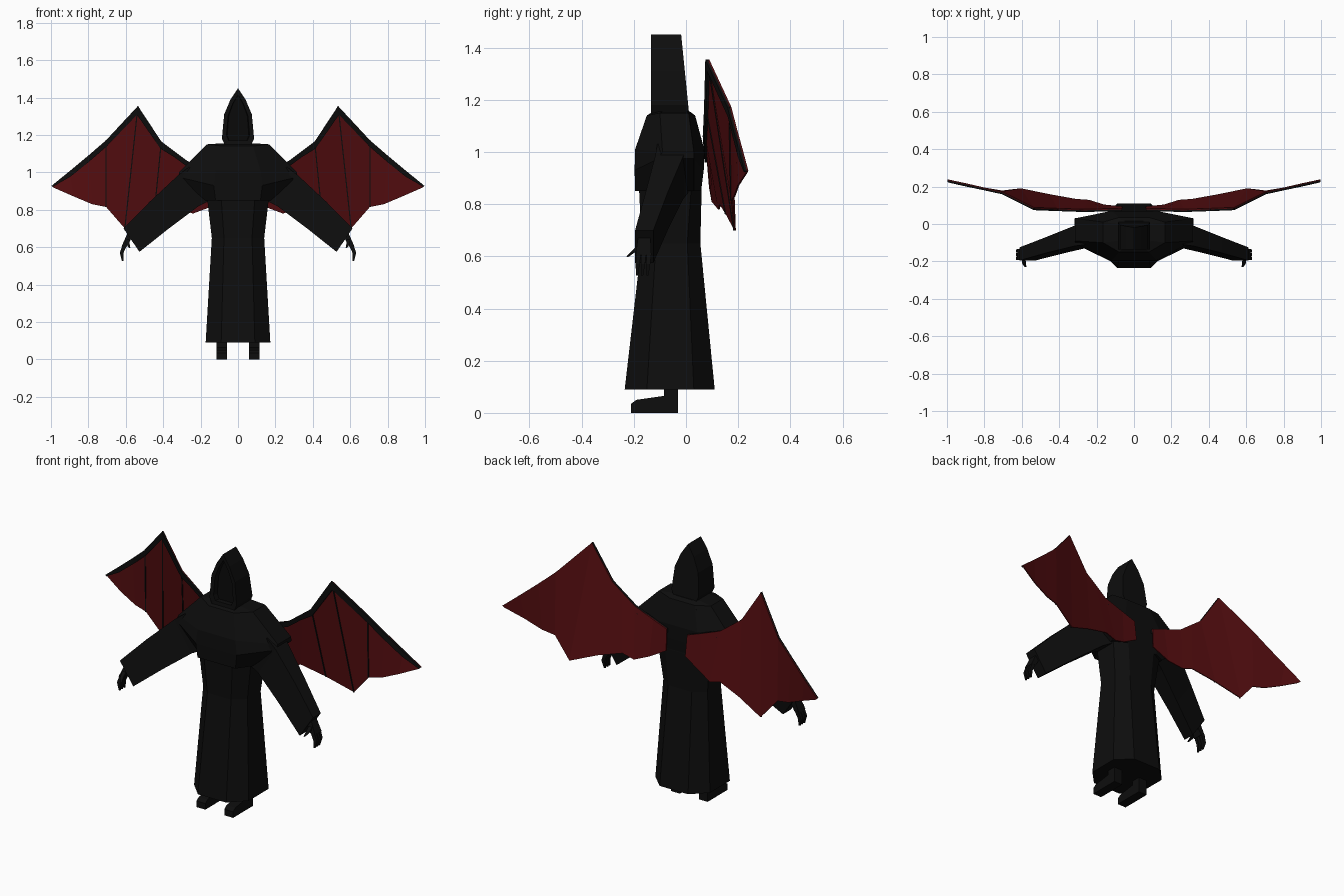
import bpy, bmesh
from mathutils import Vector

if "Cube" in bpy.data.objects:
    bpy.data.objects.remove(bpy.data.objects["Cube"])


def material(name, rgb):
    m = bpy.data.materials.new(name)
    m.diffuse_color = (*rgb, 1)
    m.use_nodes = True
    m.node_tree.nodes["Principled BSDF"].inputs["Base Color"].default_value = m.diffuse_color
    return m


CLOTH = material("black cloth", (0.0042, 0.0042, 0.0042))
DARK = material("hood shadow", (0.003, 0.003, 0.003))
RED = material("dark red membrane", (0.088, 0.004, 0.005))


def make(name, verts, faces, mats=(CLOTH,), side=1):
    """Mesh object; side=-1 mirrors it across x."""
    bm = bmesh.new()
    vs = [bm.verts.new((v[0] * side, v[1], v[2])) for v in verts]
    for f in faces:
        bm.faces.new([vs[i] for i in f])
    bmesh.ops.recalc_face_normals(bm, faces=bm.faces)
    me = bpy.data.meshes.new(name)
    bm.to_mesh(me)
    bm.free()
    for m in mats:
        me.materials.append(m)
    ob = bpy.data.objects.new(name, me)
    bpy.context.collection.objects.link(ob)
    return ob


def loft(name, rings, mats=(CLOTH,), side=1):
    n = len(rings[0])
    verts = [p for r in rings for p in r]
    faces = [(k * n + i, k * n + (i + 1) % n, (k + 1) * n + (i + 1) % n, (k + 1) * n + i)
             for k in range(len(rings) - 1) for i in range(n)]
    faces += [tuple(range(n)), tuple(range(len(verts) - n, len(verts)))]
    return make(name, verts, faces, mats, side)


def octagon(z, fx, yf, sx, y1, y2, bx, yb, zs=None):
    """Front edge, side edges and back edge of a robe section."""
    zs = z if zs is None else zs
    return [(-fx, yf, z), (fx, yf, z), (sx, y1, zs), (sx, y2, zs),
            (bx, yb, z), (-bx, yb, z), (-sx, y2, zs), (-sx, y1, zs)]


def beam(name, path, side=1):
    """Tapered bar: path entries are (x, y, z, half x, half y)."""
    rings = [[(x - a, y - b, z), (x + a, y - b, z), (x + a, y + b, z), (x - a, y + b, z)]
             for x, y, z, a, b in path]
    return loft(name, rings, side=side)


# Robe and shoulder cape
loft("robe", [octagon(0.09, 0.09, -0.235, 0.173, -0.15, 0.03, 0.09, 0.11),
              octagon(0.65, 0.075, -0.17, 0.14, -0.115, 0.005, 0.075, 0.055),
              octagon(0.86, 0.09, -0.18, 0.165, -0.12, 0.02, 0.09, 0.06),
              octagon(1.12, 0.09, -0.14, 0.15, -0.1, 0.02, 0.09, 0.04)])
loft("shoulder_cape", [octagon(0.85, 0.12, -0.195, 0.175, -0.12, 0.03, 0.11, 0.058),
                       octagon(0.93, 0.13, -0.197, 0.318, -0.105, 0.03, 0.12, 0.068, 0.975),
                       octagon(1.01, 0.12, -0.195, 0.315, -0.09, 0.03, 0.12, 0.07, 1.0),
                       octagon(1.14, 0.08, -0.15, 0.165, -0.1, 0.01, 0.08, 0.035, 1.15),
                       octagon(1.155, 0.05, -0.125, 0.09, -0.09, 0, 0.05, 0.015)])

# Pointed hood with a shallow recessed face opening
half = [(0.07, 1.145), (0.086, 1.18), (0.074, 1.31), (0.04, 1.39)]
outline = half + [(0, 1.45)] + [(-x, z) for x, z in reversed(half)]
inner = [(x * 0.72, 1.17 + (z - 1.145) * 0.8) for x, z in outline]
hood = loft("hood", [[(x, 0.012 - 0.03 * (z - 1.145) / 0.3, z) for x, z in outline],
                     [(x, -0.135, z) for x, z in outline],
                     [(x, -0.133, z) for x, z in inner],
                     [(x * 0.93, -0.105, z) for x, z in inner]], (CLOTH, DARK))
hood.data.polygons[-1].material_index = 1

# Wing columns: leading edge points and matching trailing edge points
TOP = [(0.065, 0.08, 0.985), (0.15, 0.078, 1.015), (0.27, 0.075, 1.06), (0.35, 0.078, 1.12),
       (0.41, 0.08, 1.165), (0.535, 0.085, 1.355), (0.705, 0.17, 1.172),
       (0.80, 0.191, 1.09), (0.90, 0.214, 1.007), (0.997, 0.235, 0.928)]
LOW = [(0.06, 0.09, 0.865), (0.16, 0.10, 0.81), (0.24, 0.125, 0.78), (0.31, 0.13, 0.80),
       (0.45, 0.155, 0.76), (0.605, 0.187, 0.70), (0.705, 0.175, 0.815),
       (0.78, 0.185, 0.83), (0.88, 0.2, 0.872), (0.985, 0.23, 0.918)]
RIM = [0.025, 0.03, 0.034, 0.036, 0.04, 0.048, 0.036, 0.034, 0.03, 0.009]


def slab(p, q, front, back):
    """Cross-section between two points, thickened along y."""
    return [p + Vector((0, front, 0)), q + Vector((0, front, 0)),
            q + Vector((0, back, 0)), p + Vector((0, back, 0))]


for side, word in ((1, "left"), (-1, "right")):
    # Wing membrane, leading edge and finger bones
    tops, lows = [Vector(p) for p in TOP], [Vector(p) for p in LOW]
    loft(word + "_wing_membrane", [slab(t, b, -0.002, 0.004) for t, b in zip(tops, lows)],
         (RED,), side)
    loft(word + "_wing_edge",
         [slab(t, t + (b - t).normalized() * r, -0.011, 0.002)
          for t, b, r in zip(tops, lows, RIM)], side=side)
    for i in (4, 5, 6):
        w = Vector((0.003, 0, 0))
        loft(word + "_wing_bone", [slab(p - w, p + w, -0.006, 0.001)
                                   for p in (tops[i], lows[i])], side=side)

    # Sleeve: upper and lower corners of each section, with its depth range
    sections = [(0.26, 1.03, 0.13, 0.86, -0.11, 0.02),
                (0.32, 0.985, 0.21, 0.82, -0.118, -0.01),
                (0.47, 0.845, 0.37, 0.70, -0.155, -0.07),
                (0.612, 0.70, 0.527, 0.575, -0.195, -0.125)]
    loft(word + "_sleeve", [[(ux, y0, uz), (lx, y0, lz), (lx, y1, lz), (ux, y1, uz)]
                            for ux, uz, lx, lz, y0, y1 in sections], side=side)

    # Clawed hand
    beam(word + "_palm", [(0.575, -0.16, 0.67, 0.018, 0.024),
                          (0.608, -0.163, 0.605, 0.014, 0.03)], side)
    for y in (-0.182, -0.162, -0.142):
        beam(word + "_finger", [(0.605, y, 0.612, 0.012, 0.009),
                                (0.622, y - 0.003, 0.57, 0.01, 0.008),
                                (0.617, y - 0.006, 0.527, 0.004, 0.004)], side)
    beam(word + "_thumb", [(0.59, -0.178, 0.64, 0.011, 0.011),
                           (0.588, -0.205, 0.615, 0.009, 0.009),
                           (0.58, -0.226, 0.597, 0.004, 0.004)], side)

    # Leg and shoe as one side profile with a width
    profile = [(-0.03, 0), (-0.21, 0), (-0.21, 0.035), (-0.19, 0.05),
               (-0.085, 0.065), (-0.085, 0.12), (-0.03, 0.12)]
    loft(word + "_foot", [[(x, y, z) for y, z in profile] for x in (0.06, 0.116)], side=side)
